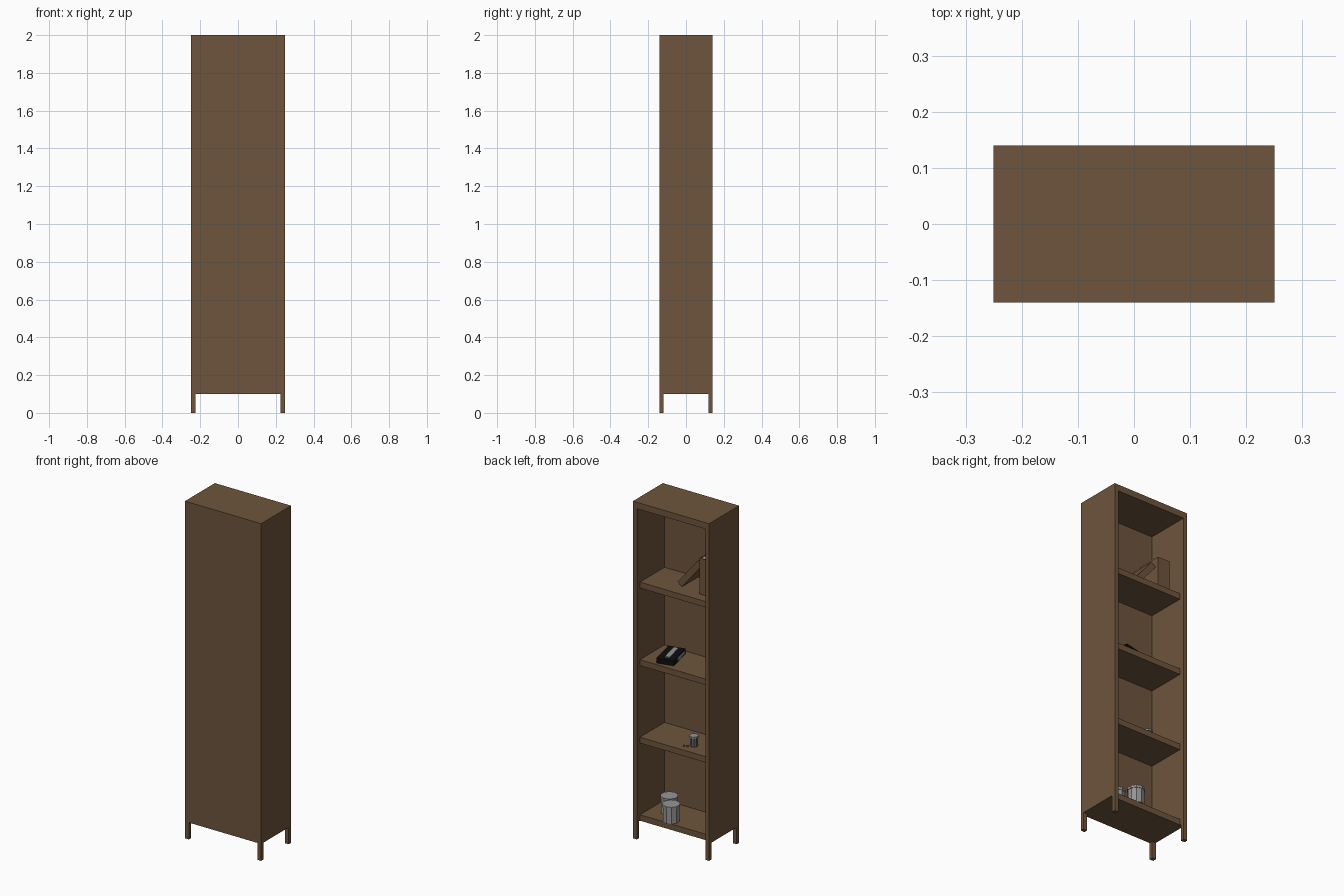
import bpy
import math
from mathutils import Matrix, Vector

if "Cube" in bpy.data.objects:
    bpy.data.objects.remove(bpy.data.objects["Cube"])


def make_mat(name, rgb):
    m = bpy.data.materials.new(name)
    m.diffuse_color = (*rgb, 1.0)
    m.use_nodes = True
    m.node_tree.nodes["Principled BSDF"].inputs["Base Color"].default_value = m.diffuse_color
    return m


WOOD = make_mat("brown_wood", (0.155, 0.090, 0.046))
GREY = make_mat("light_grey", (0.30, 0.30, 0.30))
DARK = make_mat("dark_grey", (0.13, 0.125, 0.12))
BLACK = make_mat("black", (0.004, 0.004, 0.004))


def box(name, lo, hi, mat, matrix=None):
    """Axis-aligned box from lo to hi, optionally placed by a matrix."""
    bpy.ops.mesh.primitive_cube_add(size=1)
    ob = bpy.context.object
    ob.name = name
    lo, hi = Vector(lo), Vector(hi)
    ob.data.transform(Matrix.Translation((lo + hi) / 2) @ Matrix.Diagonal((*(hi - lo), 1)))
    if matrix is not None:
        ob.data.transform(matrix)
    ob.data.materials.append(mat)
    return ob


def cylinder(name, x, y, z0, z1, r, mat, sides=10):
    bpy.ops.mesh.primitive_cylinder_add(vertices=sides, radius=r, depth=z1 - z0,
                                        location=(x, y, (z0 + z1) / 2))
    ob = bpy.context.object
    ob.name = name
    ob.data.materials.append(mat)
    return ob


# Case: closed front panel, side walls, top board, open at the back
W, D, H, FOOT, SIDE = 0.25, 0.14, 2.0, 0.1, 0.025
BOARD = 0.035
box("front_panel", (-W, -D, FOOT), (W, -D + 0.02, H), WOOD)
box("top_board", (-W, -D, H - 0.038), (W, D, H), WOOD)
for s, side in ((-1, "left"), (1, "right")):
    xs = sorted((s * W, s * (W - SIDE)))
    box(side + "_wall", (xs[0], -D, FOOT), (xs[1], D, H), WOOD)
    for t, end in ((-1, "front"), (1, "back")):
        ys = sorted((t * D, t * (D - 0.022)))
        box(f"{end}_{side}_leg", (xs[0], ys[0], 0), (xs[1], ys[1], FOOT), WOOD)

# Shelves, set in a little from the open edge
TOPS = [0.135 + 0.46 * i for i in range(4)]
for i, z in enumerate(TOPS):
    box(f"shelf_{i + 1}", (-W + SIDE, -D + 0.02, z - BOARD), (W - SIDE, 0.11, z), WOOD)

# Bottom shelf: two jars with lids
for i, (x, y) in enumerate(((0.046, 0.072), (0.115, -0.008))):
    z = TOPS[0]
    cylinder(f"jar_{i + 1}", x, y, z, z + 0.085, 0.046, GREY)
    cylinder(f"jar_lid_{i + 1}", x, y, z + 0.085, z + 0.1, 0.049, GREY)

# Second shelf: small cup with a lid, two little beads beside it
z = TOPS[1]
cylinder("cup", -0.073, 0.03, z, z + 0.05, 0.023, DARK)
cylinder("cup_lid", -0.073, 0.03, z + 0.05, z + 0.06, 0.025, GREY)
for i, (x, y) in enumerate(((-0.035, 0.07), (-0.053, 0.062))):
    cylinder(f"bead_{i + 1}", x, y, z, z + 0.008, 0.005, DARK, 6)

# Third shelf: flat black box with grey bands
place = Matrix.Translation((0.098, 0.0, TOPS[2])) @ Matrix.Rotation(math.radians(13), 4, 'Z')
box("black_box", (-0.05, -0.085, 0), (0.05, 0.085, 0.03), BLACK, place)
box("grey_band", (-0.016, -0.07, 0.03), (0.012, 0.06, 0.036), GREY, place)
box("grey_side", (-0.053, -0.07, 0.006), (-0.05, 0.03, 0.024), GREY, place)


# Top shelf: books made of two covers, a spine and a page block
def book(name, matrix, thick, height, depth):
    c = 0.004
    box(name + "_cover_a", (0, -depth, 0), (c, 0, height), WOOD, matrix)
    box(name + "_cover_b", (thick - c, -depth, 0), (thick, 0, height), WOOD, matrix)
    box(name + "_spine", (c, -c, 0), (thick - c, 0, height), WOOD, matrix)
    box(name + "_pages", (c, -depth + c, c), (thick - c, -c, height - c), GREY, matrix)


z = TOPS[3]
for i, x in enumerate((-0.205, -0.165)):
    book(f"upright_book_{i + 1}", Matrix.Translation((x, 0.05, z)), 0.04, 0.214, 0.15)
lean = Matrix.Translation((0.006, 0.03, z)) @ Matrix.Rotation(math.radians(-39.5), 4, 'Y')
book("leaning_book", lean, 0.036, 0.205, 0.14)
